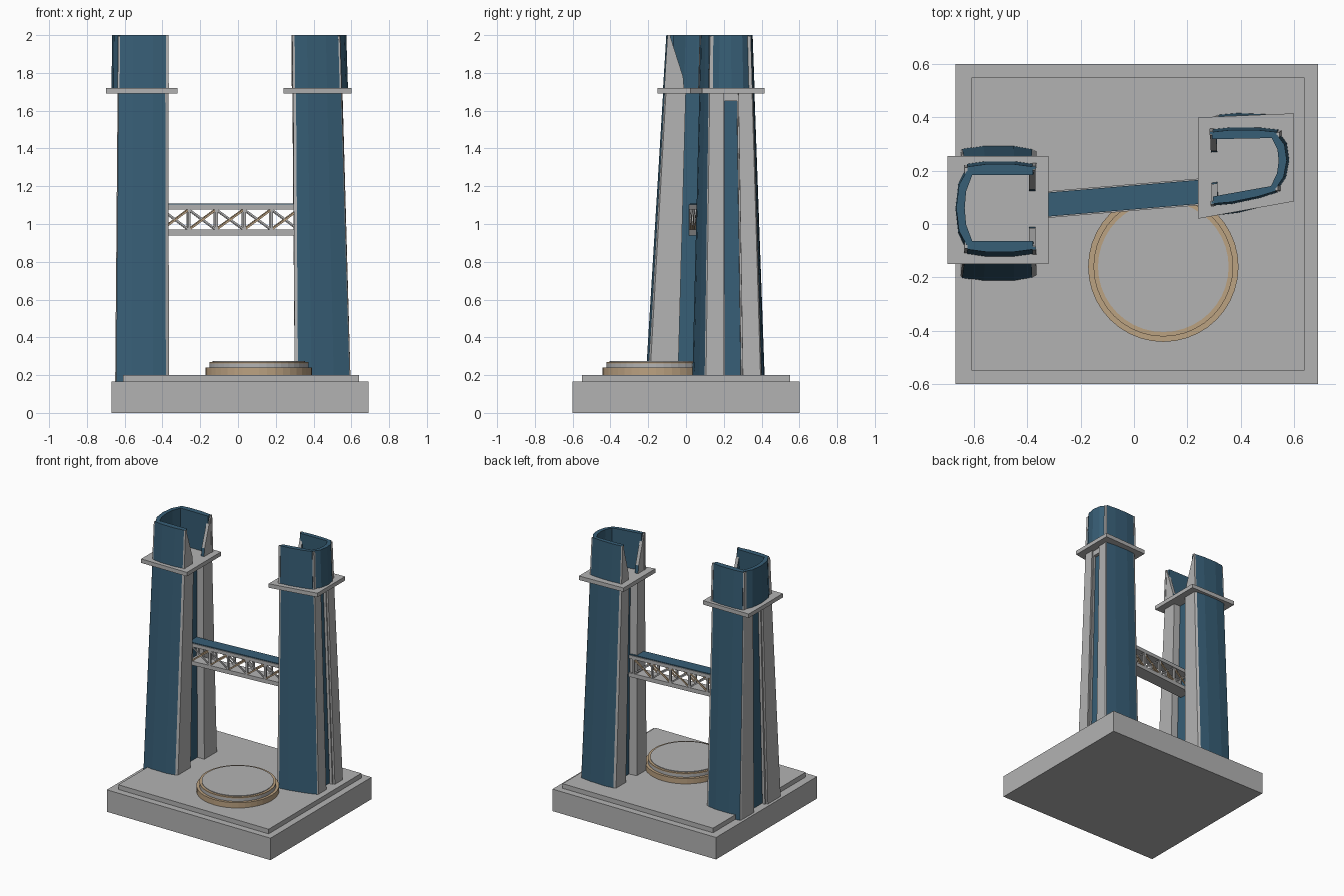
import bpy, bmesh, math
from mathutils import Vector

old = bpy.data.objects.get("Cube")
if old:
    bpy.data.objects.remove(old, do_unlink=True)


def material(name, rgb):
    m = bpy.data.materials.new(name)
    m.use_nodes = True
    m.diffuse_color = (*rgb, 1)
    m.node_tree.nodes["Principled BSDF"].inputs["Base Color"].default_value = (*rgb, 1)
    return m


GREY = material("stone grey", (0.45, 0.45, 0.45))
BLUE = material("slate blue", (0.038, 0.112, 0.18))
TAN = material("warm tan", (0.50, 0.36, 0.22))


def loft(name, ring_a, ring_b, mat, accent=None, accent_sides=()):
    """Solid between two matching rings; chosen side faces get the accent colour.
    Sides are numbered along the ring, then the two caps."""
    bm = bmesh.new()
    a = [bm.verts.new(p) for p in ring_a]
    b = [bm.verts.new(p) for p in ring_b]
    n = len(a)
    faces = [bm.faces.new((a[i], a[(i + 1) % n], b[(i + 1) % n], b[i])) for i in range(n)]
    faces += [bm.faces.new(a), bm.faces.new(b)]
    for i in accent_sides:
        faces[i].material_index = 1
    bmesh.ops.recalc_face_normals(bm, faces=bm.faces)
    mesh = bpy.data.meshes.new(name)
    bm.to_mesh(mesh)
    bm.free()
    mesh.materials.append(mat)
    if accent:
        mesh.materials.append(accent)
    ob = bpy.data.objects.new(name, mesh)
    bpy.context.collection.objects.link(ob)
    return ob


def slab(name, outline, z0, z1, mat):
    return loft(name, [(x, y, z0) for x, y in outline], [(x, y, z1) for x, y in outline], mat)


def rect(x0, x1, y0, y1):
    return [(x0, y0), (x1, y0), (x1, y1), (x0, y1)]


# Stepped base
slab("base", rect(-0.67, 0.69, -0.6, 0.6), 0, 0.165, GREY)
slab("base_step", rect(-0.61, 0.64, -0.55, 0.55), 0.165, 0.2, GREY)


# Round dais
def disc(name, r, z0, z1, mat):
    ring = [(0.11 + r * math.cos(t * math.tau / 40), -0.16 + r * math.sin(t * math.tau / 40))
            for t in range(40)]
    slab(name, ring, z0, z1, mat)


disc("dais_lower_ring", 0.282, 0.2, 0.24, TAN)
disc("dais_middle_ring", 0.262, 0.24, 0.262, GREY)
disc("dais_upper_ring", 0.262, 0.262, 0.27, TAN)
disc("dais_top", 0.245, 0.27, 0.275, GREY)


# Towers, laid out in (u, v): u from inner to outer side, v from front to back
def tower(side, foot, head, plate):
    def at(u, v, z):
        t = (z - 0.2) / 1.8
        c = [Vector(f).lerp(Vector(h), t) for f, h in zip(foot, head)]
        p = c[0].lerp(c[1], u).lerp(c[3].lerp(c[2], u), v)
        return (p.x, p.y, z)

    def prism(name, outline, z0, z1, *colours):
        return loft(f"{side}_{name}", [at(u, v, z0) for u, v in outline],
                    [at(u, v, z1) for u, v in outline], *colours)

    pier = [(0, 0.33), (0, 0.02), (0.06, 0), (0.3, -0.025), (0.7, -0.025), (0.98, 0), (1, 0.02), (1, 0.33)]
    wall = [(0.03, 0.1), (0.03, 0), (0.3, -0.03), (0.7, -0.03), (0.96, 0), (0.96, 0.1)]
    flange = [(0, 1.72), (0.3, 1.72), (0.28, 1.78), (0.03, 2), (0, 2)]

    for end in ("front", "back"):
        def m(v):
            return v if end == "front" else 1 - v

        def flip(pts):
            return [(u, m(v)) for u, v in pts]

        # Lower pier and the frame strips beside the recess
        prism(f"{end}_pier", flip(pier), 0.165, 1.69, GREY, BLUE, (2, 3, 4))
        prism(f"{end}_frame_strip", flip(rect(0.88, 0.95, 0.33, 0.36)), 0.165, 1.69, GREY)
        # Crown wall, slanted flange and corner trims
        prism(f"{end}_crown_wall", flip(wall), 1.72, 2, BLUE)
        loft(f"{side}_{end}_crown_flange", [at(0, m(v), z) for v, z in flange],
             [at(0.09, m(v), z) for v, z in flange], BLUE, GREY, (2, 5))
        prism(f"{end}_inner_trim", flip(rect(-0.01, 0.04, -0.01, 0.04)), 1.72, 2, GREY)
        prism(f"{end}_outer_trim", flip(rect(0.95, 1.0, 0.01, 0.09)), 1.72, 1.995, GREY)

    # Recessed core, outer lintel and curved outer crown wall
    prism("core", rect(0.2, 0.86, 0.32, 0.68), 0.165, 1.69, BLUE)
    prism("lintel", rect(0.8, 0.95, 0.33, 0.67), 1.65, 1.69, GREY)
    prism("crown_outer_wall", [(0.97, 0.05), (1.08, 0.22), (1.12, 0.5), (1.08, 0.78), (0.97, 0.95),
                               (0.88, 0.93), (0.98, 0.7), (1.0, 0.5), (0.98, 0.3), (0.88, 0.07)],
          1.72, 2, BLUE)
    slab(f"{side}_collar", plate, 1.69, 1.72, GREY)


tower("right_tower",
      [(-0.365, -0.2), (-0.65, -0.2), (-0.65, 0.28), (-0.365, 0.28)],
      [(-0.37, -0.095), (-0.635, -0.095), (-0.635, 0.215), (-0.37, 0.215)],
      rect(-0.70, -0.32, -0.15, 0.255))
tower("left_tower",
      [(0.30, 0.03), (0.595, 0.10), (0.595, 0.40), (0.30, 0.41)],
      [(0.29, 0.075), (0.54, 0.125), (0.545, 0.345), (0.285, 0.345)],
      [(0.24, 0.02), (0.60, 0.085), (0.60, 0.415), (0.24, 0.40)])

# Truss bridge between the towers
start, finish = Vector((-0.42, 0.065, 0)), Vector((0.36, 0.13, 0))
along = (finish - start).normalized()
across = Vector((-along.y, along.x, 0))


def bar(name, a, b, width, depth, mat):
    up = across.cross((b - a).normalized())
    corners = [across * sx * width / 2 + up * sz * depth / 2
               for sx, sz in ((-1, -1), (1, -1), (1, 1), (-1, 1))]
    loft(name, [a + c for c in corners], [b + c for c in corners], mat)


def spot(x, offset, z):
    p = start + along * ((x - start.x) / along.x) + across * offset
    return Vector((p.x, p.y, z))


x0, x1 = start.x, finish.x
bar("bridge_bottom", spot(x0, 0, 0.955), spot(x1, 0, 0.955), 0.1, 0.03, GREY)
bar("bridge_top", spot(x0, 0, 1.09), spot(x1, 0, 1.09), 0.1, 0.026, GREY)
bar("bridge_deck", spot(x0, 0, 1.106), spot(x1, 0, 1.106), 0.09, 0.006, BLUE)
posts = [-0.405, -0.262, -0.118, 0.03, 0.175, 0.32]
for label, off in (("front", -0.042), ("back", 0.042)):
    for x in posts:
        bar(f"bridge_{label}_post", spot(x, off, 0.965), spot(x, off, 1.08), 0.014, 0.014, GREY)
    for xa, xb in zip(posts, posts[1:]):
        bar(f"bridge_{label}_brace", spot(xa, off, 0.97), spot(xb, off, 1.077), 0.01, 0.01, TAN)
        bar(f"bridge_{label}_brace", spot(xa, off, 1.077), spot(xb, off, 0.97), 0.008, 0.01, GREY)
